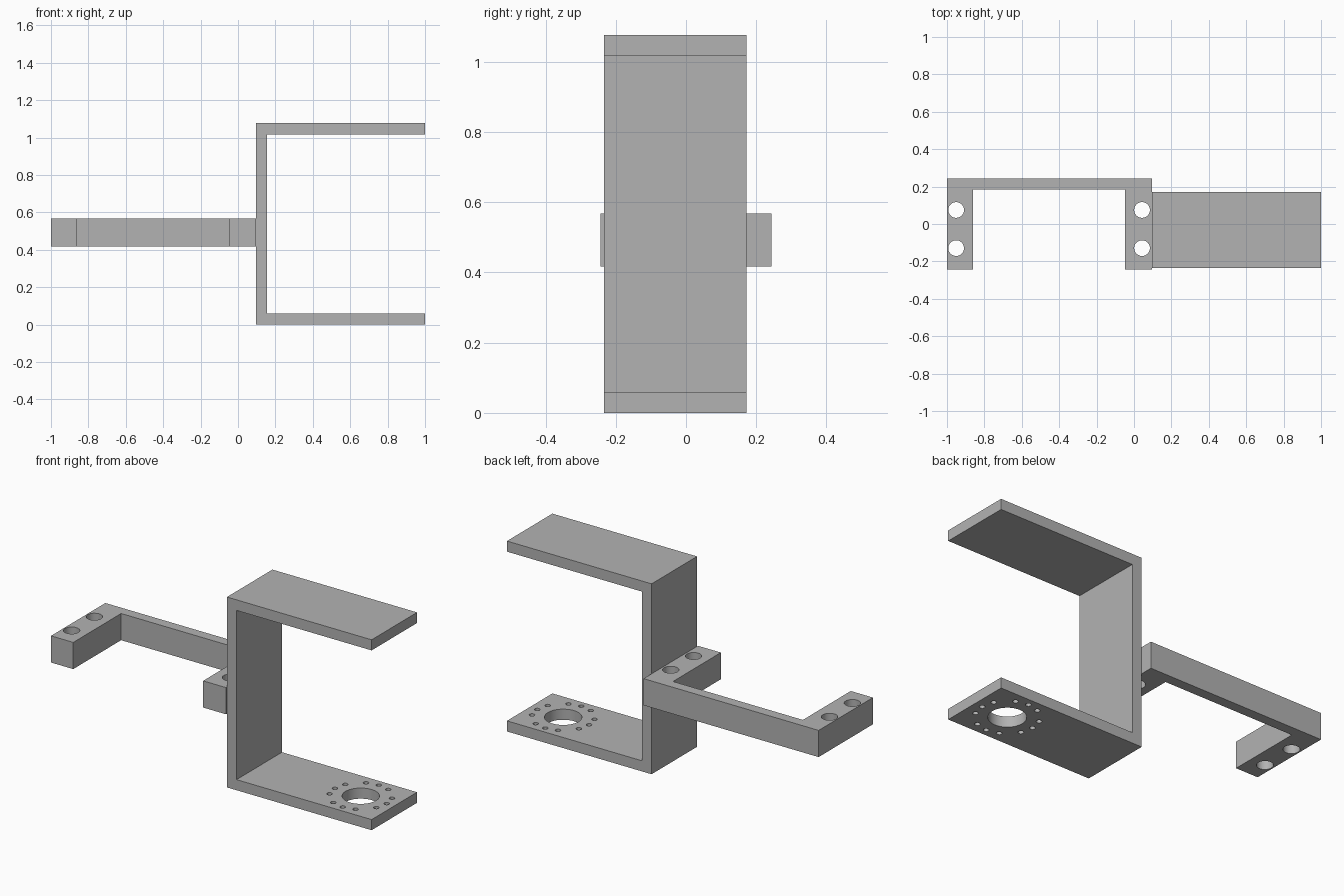
import bpy, bmesh
from math import cos, sin, radians
from mathutils import Matrix, Vector

cube = bpy.data.objects.get("Cube")
if cube:
    bpy.data.objects.remove(cube, do_unlink=True)

grey = bpy.data.materials.new("plain grey")
grey.use_nodes = True
colour = (0.45, 0.45, 0.45, 1)
grey.diffuse_color = colour
grey.node_tree.nodes["Principled BSDF"].inputs["Base Color"].default_value = colour


def make_object(name, bm):
    bmesh.ops.recalc_face_normals(bm, faces=bm.faces)
    mesh = bpy.data.meshes.new(name)
    bm.to_mesh(mesh)
    bm.free()
    mesh.materials.append(grey)
    obj = bpy.data.objects.new(name, mesh)
    bpy.context.collection.objects.link(obj)
    return obj


def extrude_profile(name, points, along):
    """Solid made by sweeping a closed outline along a vector."""
    bm = bmesh.new()
    face = bm.faces.new([bm.verts.new(p) for p in points])
    swept = bmesh.ops.extrude_face_region(bm, geom=[face], use_keep_orig=True)
    verts = [v for v in swept["geom"] if isinstance(v, bmesh.types.BMVert)]
    bmesh.ops.translate(bm, verts=verts, vec=Vector(along))
    return make_object(name, bm)


def drill(obj, holes, z):
    """Cut vertical round holes, each given as (x, y, radius, sides)."""
    bm = bmesh.new()
    for x, y, r, sides in holes:
        bmesh.ops.create_cone(bm, cap_ends=True, segments=sides, radius1=r, radius2=r,
                              depth=0.4, matrix=Matrix.Translation((x, y, z)))
    cutter = make_object("hole_cutter", bm)
    cutter.hide_render = True
    mod = obj.modifiers.new("holes", "BOOLEAN")
    mod.operation = "DIFFERENCE"
    mod.solver = "EXACT"
    mod.object = cutter
    bpy.ops.object.select_all(action="DESELECT")
    bpy.context.view_layer.objects.active = obj
    obj.select_set(True)
    bpy.ops.object.modifier_apply(modifier=mod.name)
    bpy.data.objects.remove(cutter, do_unlink=True)
    bpy.ops.object.shade_smooth_by_angle(angle=radians(30))


# C-shaped channel, open towards +x
left, right, height, wall = 0.095, 1.0, 1.077, 0.06
front, back = -0.234, 0.172
outline = [(left, 0), (right, 0), (right, wall), (left + wall, wall),
           (left + wall, height - wall), (right, height - wall),
           (right, height), (left, height)]
channel = extrude_profile("channel", [(x, front, z) for x, z in outline],
                          (0, back - front, 0))

# Large bore ringed by four groups of three screw holes in the lower plate
cx, cy, ring = 0.79, (front + back) / 2, 0.162
holes = [(cx, cy, 0.096, 64)]
for quarter in range(4):
    for step in (-1, 0, 1):
        a = radians(90 * quarter + 25.5 * step)
        holes.append((cx + ring * cos(a), cy + ring * sin(a), 0.0145, 24))
drill(channel, holes, 0.03)

# Side bracket: back bar with two forward legs
low, high, tip, rear, inner = 0.417, 0.568, -0.243, 0.243, 0.185
outline = [(-1, tip), (-0.861, tip), (-0.861, inner), (-0.048, inner),
           (-0.048, tip), (left, tip), (left, rear), (-1, rear)]
bracket = extrude_profile("side_bracket", [(x, y, low) for x, y in outline],
                          (0, 0, high - low))
drill(bracket, [(x, y, 0.042, 48) for x in (-0.951, 0.043) for y in (-0.129, 0.075)],
      (low + high) / 2)
